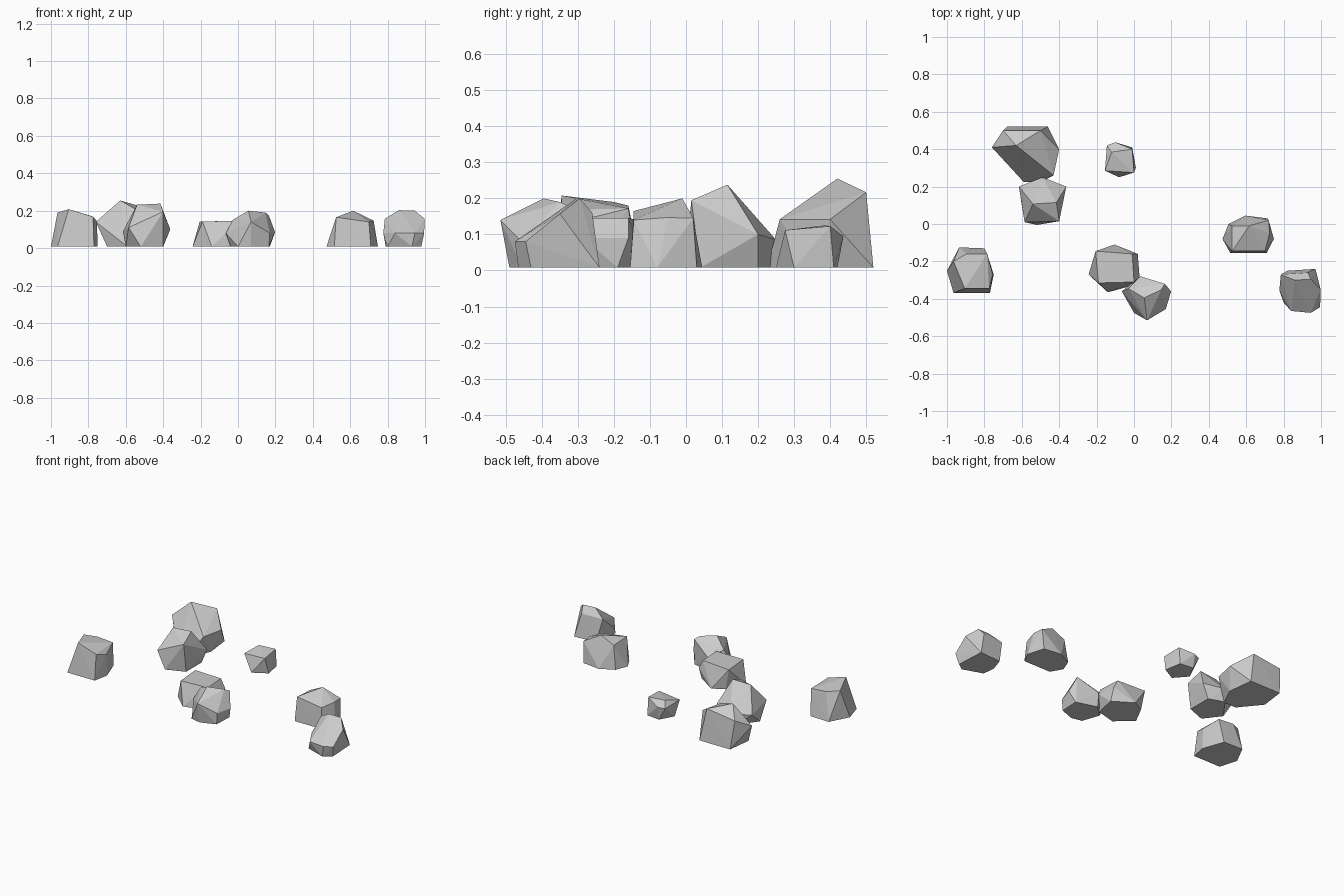
import bpy, bmesh

GROUND = 0.008


def rock(name, base, upper):
    """Chiselled rock: flat footprint on the ground, hulled over a few upper corners."""
    bm = bmesh.new()
    for x, y in base:
        bm.verts.new((x, y, GROUND))
    for p in upper:
        bm.verts.new(p)
    res = bmesh.ops.convex_hull(bm, input=bm.verts[:])
    junk = [g for g in res["geom_interior"] if isinstance(g, bmesh.types.BMVert)]
    bmesh.ops.delete(bm, geom=junk, context='VERTS')
    bmesh.ops.recalc_face_normals(bm, faces=bm.faces[:])
    me = bpy.data.meshes.new(name)
    bm.to_mesh(me)
    bm.free()
    ob = bpy.data.objects.new(name, me)
    bpy.context.collection.objects.link(ob)
    return ob


# Large boulder at the back left
rock("large_boulder",
     [(-.68, .52), (-.46, .52), (-.44, .35), (-.59, .225), (-.50, .225), (-.70, .36)],
     [(-.63, .42, .255), (-.50, .50, .217), (-.70, .50, .19), (-.76, .41, .14),
      (-.40, .40, .142), (-.43, .26, .142)])

# Tall rock leaning against the boulder
rock("tall_rock",
     [(-.40, .04), (-.52, -.005), (-.60, .10), (-.50, .235), (-.40, .20)],
     [(-.54, .107, .232), (-.415, .115, .238), (-.40, .015, .195), (-.585, .01, .11),
      (-.615, .20, .09), (-.49, .25, .085), (-.362, .20, .10)])

# Small pebble at the back
rock("pebble",
     [(-.15, .33), (-.10, .42), (-.01, .41), (.01, .30), (-.08, .25)],
     [(-.12, .385, .125), (-.01, .40, .123), (.0, .275, .112), (-.155, .285, .10),
      (-.145, .42, .09), (-.10, .437, .095)])

# Low flat-topped rock in the middle
rock("flat_rock",
     [(-.243, -.27), (-.18, -.15), (-.105, -.11), (.02, -.19), (-.01, -.33), (-.14, -.365)],
     [(-.205, -.145, .142), (-.01, -.16, .146), (.0, -.31, .146), (-.19, -.315, .142),
      (.02, -.16, .09), (.03, -.285, .09)])

# Front rock
rock("front_rock",
     [(.0, -.475), (.07, -.49), (.165, -.455), (.17, -.33), (.035, -.29), (-.04, -.36)],
     [(.055, -.395, .20), (.147, -.35, .19), (.165, -.32, .175), (-.03, -.345, .15),
      (.035, -.28, .10), (.07, -.515, .14), (.198, -.36, .085), (-.065, -.36, .08),
      (.17, -.455, .08)])

# Left rock
rock("left_rock",
     [(-1.0, -.25), (-.965, -.368), (-.77, -.368), (-.75, -.27), (-.80, -.13), (-.935, -.125)],
     [(-.905, -.345, .208), (-.775, -.345, .168), (-.755, -.27, .145), (-.785, -.16, .172),
      (-.895, -.16, .18), (-.965, -.20, .19)])

# Right rock
rock("right_rock",
     [(.473, -.08), (.505, .0), (.595, .045), (.715, .03), (.748, -.08), (.71, -.155), (.515, -.155)],
     [(.615, -.01, .20), (.72, .02, .145), (.725, -.05, .147), (.525, -.01, .157),
      (.525, -.145, .165), (.70, -.145, .14)])

# Far right rock
rock("far_right_rock",
     [(.79, -.34), (.82, -.25), (.97, -.24), (.98, -.43), (.93, -.465), (.80, -.42)],
     [(.86, -.30, .203), (.945, -.295, .20), (.998, -.35, .157), (.785, -.27, .157),
      (.93, -.26, .16), (.995, -.445, .08), (.945, -.475, .08), (.84, -.465, .08),
      (.777, -.355, .08)])
